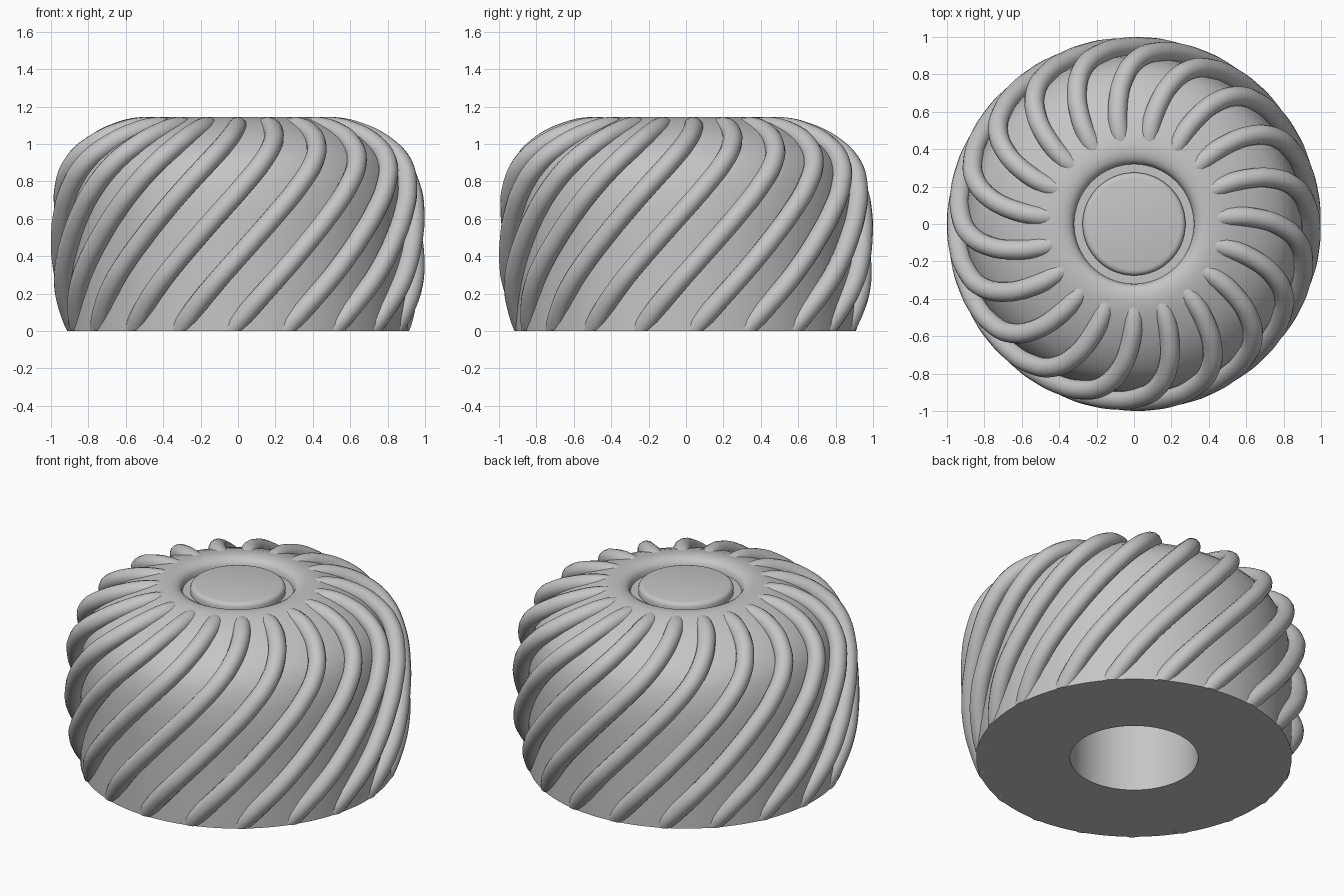
import bpy, bmesh, math

cube = bpy.data.objects.get("Cube")
if cube:
    bpy.data.objects.remove(cube, do_unlink=True)

RIBS = 19
TWIST = math.radians(54)      # rib twist per unit of height
START = math.radians(-2.4)    # angle of the first rib at the base
RIB_RADIUS = 0.053

grey = bpy.data.materials.new("plain_grey")
grey.use_nodes = True
grey.diffuse_color = (0.56, 0.56, 0.56, 1)
grey.node_tree.nodes["Principled BSDF"].inputs["Base Color"].default_value = (0.56, 0.56, 0.56, 1)


def finish(name, bm, angle):
    """Turn a bmesh into a smooth shaded object."""
    bmesh.ops.recalc_face_normals(bm, faces=bm.faces)
    mesh = bpy.data.meshes.new(name)
    bm.to_mesh(mesh)
    bm.free()
    mesh.materials.clear()
    mesh.materials.append(grey)
    obj = bpy.data.objects.new(name, mesh)
    bpy.context.collection.objects.link(obj)
    bpy.ops.object.select_all(action="DESELECT")
    obj.select_set(True)
    bpy.context.view_layer.objects.active = obj
    bpy.ops.object.shade_smooth_by_angle(angle=math.radians(angle))
    return obj


def lathe(name, profile, steps=96):
    """Spin a radius/height profile around the z axis."""
    bm = bmesh.new()
    verts = [bm.verts.new((r, 0, z)) for r, z in profile]
    edges = [bm.edges.new(pair) for pair in zip(verts, verts[1:])]
    bmesh.ops.spin(bm, geom=verts + edges, cent=(0, 0, 0), axis=(0, 0, 1),
                   angle=math.tau, steps=steps, use_duplicate=False)
    bmesh.ops.remove_doubles(bm, verts=bm.verts, dist=0.0005)
    return finish(name, bm, 35)


# Domed body with a blind bore below and a round groove on top
lathe("knob_body", [
    (0, 0.95), (0.37, 0.95), (0.37, 0), (0.91, 0), (0.91, 0.5),
    (0.907, 0.62), (0.895, 0.74), (0.868, 0.85), (0.83, 0.92), (0.78, 0.975),
    (0.71, 1.03), (0.64, 1.07), (0.56, 1.105), (0.49, 1.13), (0.43, 1.143),
    (0.39, 1.145), (0.36, 1.139), (0.337, 1.127), (0.325, 1.11), (0.32, 1.085),
    (0, 1.085)])

# Round cap with a softened rim inside the groove
lathe("center_cap", [
    (0.275, 1.08), (0.275, 1.11), (0.27, 1.124), (0.26, 1.132),
    (0.245, 1.136), (0, 1.136)])

# Twisted ribs: tubes that follow the body from the base to the groove
rib_path = [(0.81, -0.1), (0.86, 0), (0.905, 0.12), (0.937, 0.25), (0.947, 0.38),
            (0.947, 0.5), (0.945, 0.62), (0.929, 0.77), (0.877, 0.905),
            (0.783, 0.995), (0.655, 1.06), (0.52, 1.091), (0.44, 1.085), (0.36, 1.06)]
curve = bpy.data.curves.new("rib_curve", "CURVE")
curve.dimensions = "3D"
curve.bevel_depth = RIB_RADIUS
curve.bevel_resolution = 5
curve.resolution_u = 6
for i in range(RIBS):
    spline = curve.splines.new("BEZIER")
    spline.bezier_points.add(len(rib_path) - 1)
    for point, (r, z) in zip(spline.bezier_points, rib_path):
        a = START + math.tau * i / RIBS + TWIST * z
        point.co = (r * math.sin(a), -r * math.cos(a), z)
        point.handle_left_type = point.handle_right_type = "AUTO"
helper = bpy.data.objects.new("rib_helper", curve)
bpy.context.collection.objects.link(helper)
bpy.context.view_layer.update()
tubes = bpy.data.meshes.new_from_object(
    helper.evaluated_get(bpy.context.evaluated_depsgraph_get()))
bpy.data.objects.remove(helper, do_unlink=True)

# Trim the ribs flush with the base
bm = bmesh.new()
bm.from_mesh(tubes)
bmesh.ops.bisect_plane(bm, geom=bm.verts[:] + bm.edges[:] + bm.faces[:],
                       plane_co=(0, 0, 0), plane_no=(0, 0, 1), clear_inner=True)
bmesh.ops.holes_fill(bm, edges=[e for e in bm.edges if e.is_boundary], sides=0)
finish("spiral_ribs", bm, 50)
